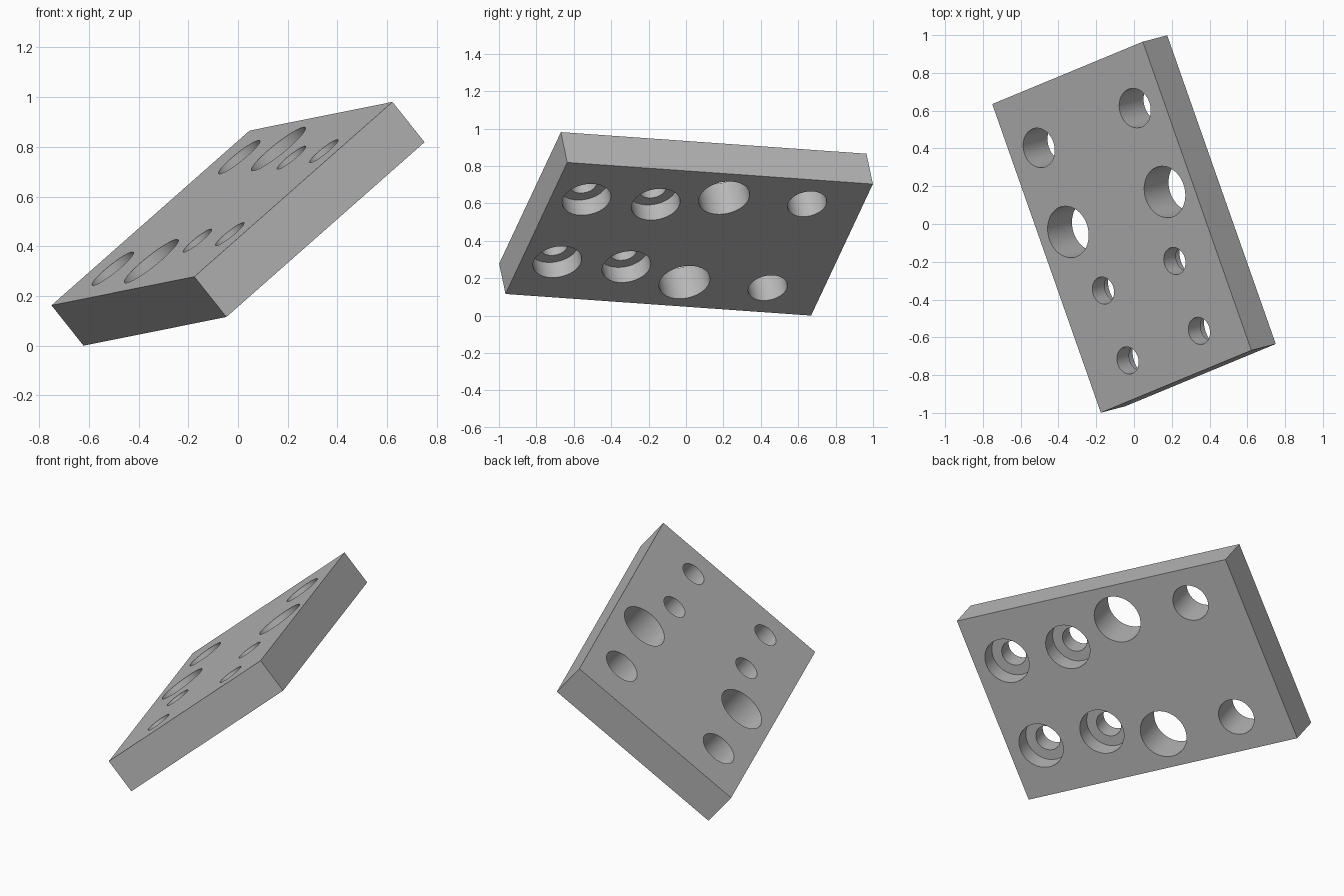
import bpy, bmesh
from mathutils import Matrix, Vector

cube = bpy.data.objects.get("Cube")
if cube:
    bpy.data.objects.remove(cube, do_unlink=True)

WIDTH, LENGTH, THICK = 1.113, 1.736, 0.21
STEP = 0.105  # depth of the counterbores

grey = bpy.data.materials.new("plain grey")
grey.use_nodes = True
colour = (0.48, 0.48, 0.48, 1)
grey.diffuse_color = colour
grey.node_tree.nodes["Principled BSDF"].inputs["Base Color"].default_value = colour


def make_object(name, bm):
    mesh = bpy.data.meshes.new(name)
    bm.to_mesh(mesh)
    bm.free()
    mesh.materials.append(grey)
    obj = bpy.data.objects.new(name, mesh)
    bpy.context.collection.objects.link(obj)
    return obj


def drill(plate, name, holes, z_low, z_high):
    """Cut mirrored pairs of round holes given as (x, y, radius)."""
    bm = bmesh.new()
    for x, y, radius in holes:
        for side in (-1, 1):
            centre = Vector((side * x, y, (z_low + z_high) / 2))
            bmesh.ops.create_cone(bm, cap_ends=True, segments=64, radius1=radius,
                                  radius2=radius, depth=z_high - z_low,
                                  matrix=Matrix.Translation(centre))
    cutter = make_object(name, bm)
    cutter.hide_render = True
    mod = plate.modifiers.new(name, "BOOLEAN")
    mod.operation = "DIFFERENCE"
    mod.solver = "EXACT"
    mod.object = cutter
    bpy.context.view_layer.objects.active = plate
    bpy.ops.object.modifier_apply(modifier=name)
    bpy.data.objects.remove(cutter, do_unlink=True)


# Flat rectangular plate
bm = bmesh.new()
bmesh.ops.create_cube(bm, size=1, matrix=Matrix.Diagonal((WIDTH, LENGTH, THICK, 1)))
plate = make_object("drilled_plate", bm)

# Through holes, then wider counterbores from the underside
bolts = [(0.264, -0.273), (0.264, -0.666)]
through = [(0.355, 0.558, 0.106), (0.357, 0.086, 0.138)]
through += [(x, y, 0.073) for x, y in bolts]
drill(plate, "through_holes", through, -THICK, THICK)
drill(plate, "counterbores", [(x, y, 0.132) for x, y in bolts],
      -THICK, STEP - THICK / 2)

# Tilt the plate into its resting pose
across = Vector((0.797, 0.33, 0.703)).normalized()
along = Vector((-0.572, 1.635, -0.113))
along = (along - along.project(across)).normalized()
normal = across.cross(along)
pose = Matrix((across, along, normal)).transposed().to_4x4()
plate.data.transform(pose)
lowest = min(v.co.z for v in plate.data.vertices)
plate.data.transform(Matrix.Translation((0, 0, -lowest)))

# Smooth hole walls with sharp rims
bpy.ops.object.select_all(action="DESELECT")
plate.select_set(True)
bpy.context.view_layer.objects.active = plate
bpy.ops.object.shade_smooth_by_angle(angle=0.5)
